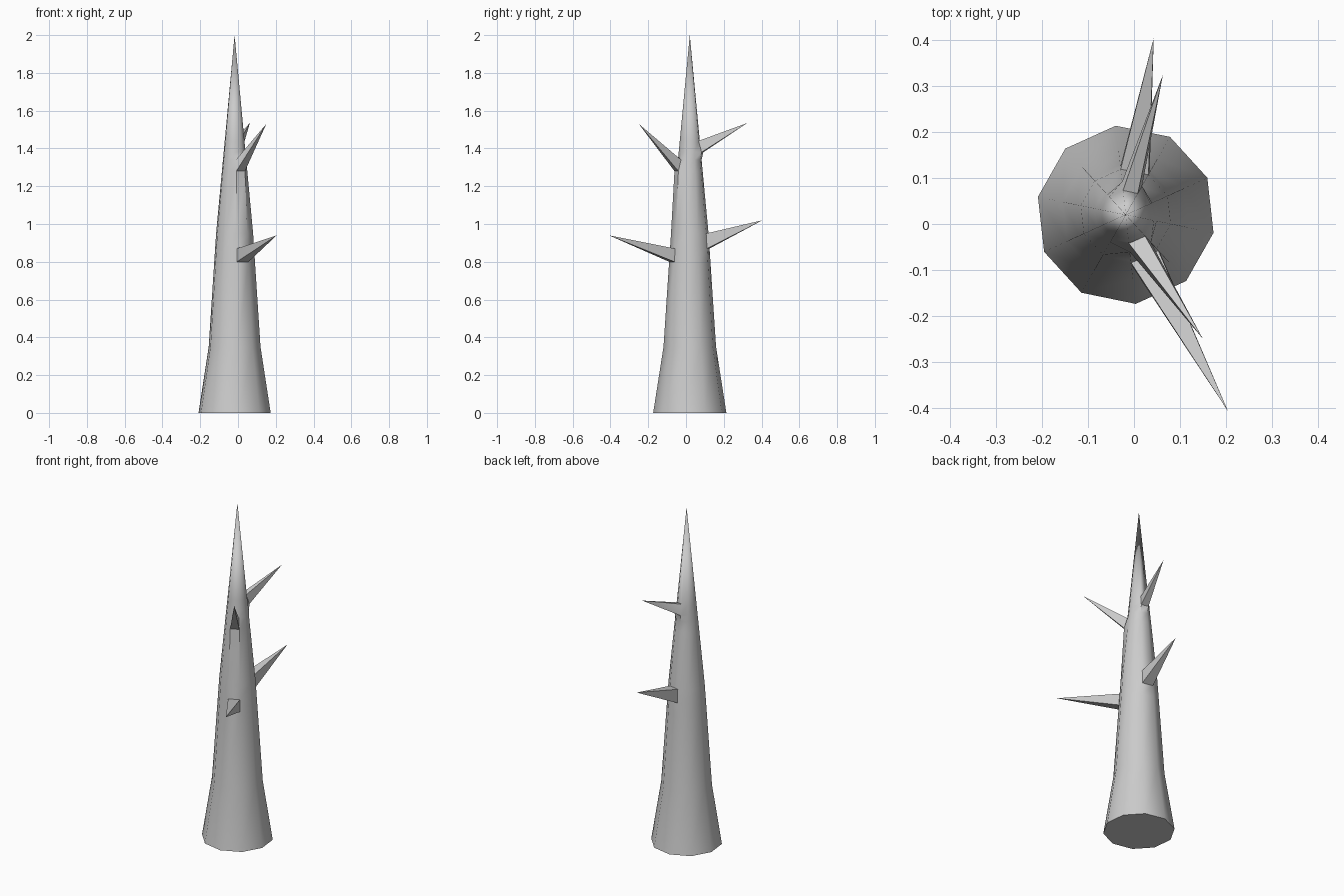
import bpy, bmesh, math
from mathutils import Vector

cube = bpy.data.objects.get("Cube")
if cube:
    bpy.data.objects.remove(cube, do_unlink=True)

grey = bpy.data.materials.new("stone grey")
grey.use_nodes = True
grey.diffuse_color = (0.6, 0.6, 0.6, 1)
grey.node_tree.nodes["Principled BSDF"].inputs["Base Color"].default_value = (0.6, 0.6, 0.6, 1)

SIDES = 10
PHASE = math.radians(24.4)
CENTRE = Vector((-0.018, 0.02, 0))
PROFILE = [(0, 0.195), (0.35, 0.14), (0.95, 0.1), (2, 0)]
FRONT, BACK = 7, 1          # trunk sides that carry thorns
LEDGE = 0.013               # outward step below the upper thorns

# Thorns: trunk side, bottom of base, top of base, tip
THORNS = [
    (FRONT, 0.80, 0.87, (0.205, -0.408, 0.94)),
    (FRONT, 1.28, 1.34, (0.15, -0.25, 1.53)),
    (BACK, 0.87, 0.95, (0.043, 0.405, 1.02)),
    (BACK, 1.38, 1.44, (0.063, 0.325, 1.535)),
]


def radius(z):
    for (z0, r0), (z1, r1) in zip(PROFILE, PROFILE[1:]):
        if z <= z1:
            return r0 + (r1 - r0) * (z - z0) / (z1 - z0)


def point(i, z, extra=0):
    a = PHASE + i * math.tau / SIDES
    r = radius(z) + extra
    return CENTRE + Vector((r * math.cos(a), r * math.sin(a), z))


# Trunk rings at every profile break and thorn base
heights = sorted({0, 0.35, 0.95} | {t[1] for t in THORNS} | {t[2] for t in THORNS})
ledges = {(t[0], t[1]) for t in THORNS if t[1] > 1}
bm = bmesh.new()
rings = []
for z in heights:
    ring = []
    for i in range(SIDES):
        raised = any(h == z and i in (s, s + 1) for s, h in ledges)
        ring.append(bm.verts.new(point(i, z, LEDGE if raised else 0)))
    rings.append(ring)
apex = bm.verts.new(CENTRE + Vector((0, 0, 2)))
bm.faces.new(rings[0][::-1])

for k, (low, high) in enumerate(zip(rings, rings[1:])):
    for i in range(SIDES):
        j = (i + 1) % SIDES
        tip = next((t[3] for t in THORNS
                    if t[0] == i and t[1] <= heights[k] < t[2]), None)
        quad = [low[i], low[j], high[j], high[i]]
        if tip:
            # Thorn grows directly out of this trunk panel
            v = bm.verts.new(tip)
            for a, b in zip(quad, quad[1:] + quad[:1]):
                bm.faces.new((a, b, v))
        else:
            bm.faces.new(quad)
for i in range(SIDES):
    bm.faces.new((rings[-1][i], rings[-1][(i + 1) % SIDES], apex))
bm.normal_update()

mesh = bpy.data.meshes.new("thorned_trunk")
bm.to_mesh(mesh)
bm.free()
mesh.materials.append(grey)
trunk = bpy.data.objects.new("thorned_trunk", mesh)
bpy.context.collection.objects.link(trunk)

bpy.ops.object.select_all(action='DESELECT')
trunk.select_set(True)
bpy.context.view_layer.objects.active = trunk
bpy.ops.object.shade_smooth_by_angle(angle=math.radians(40))
